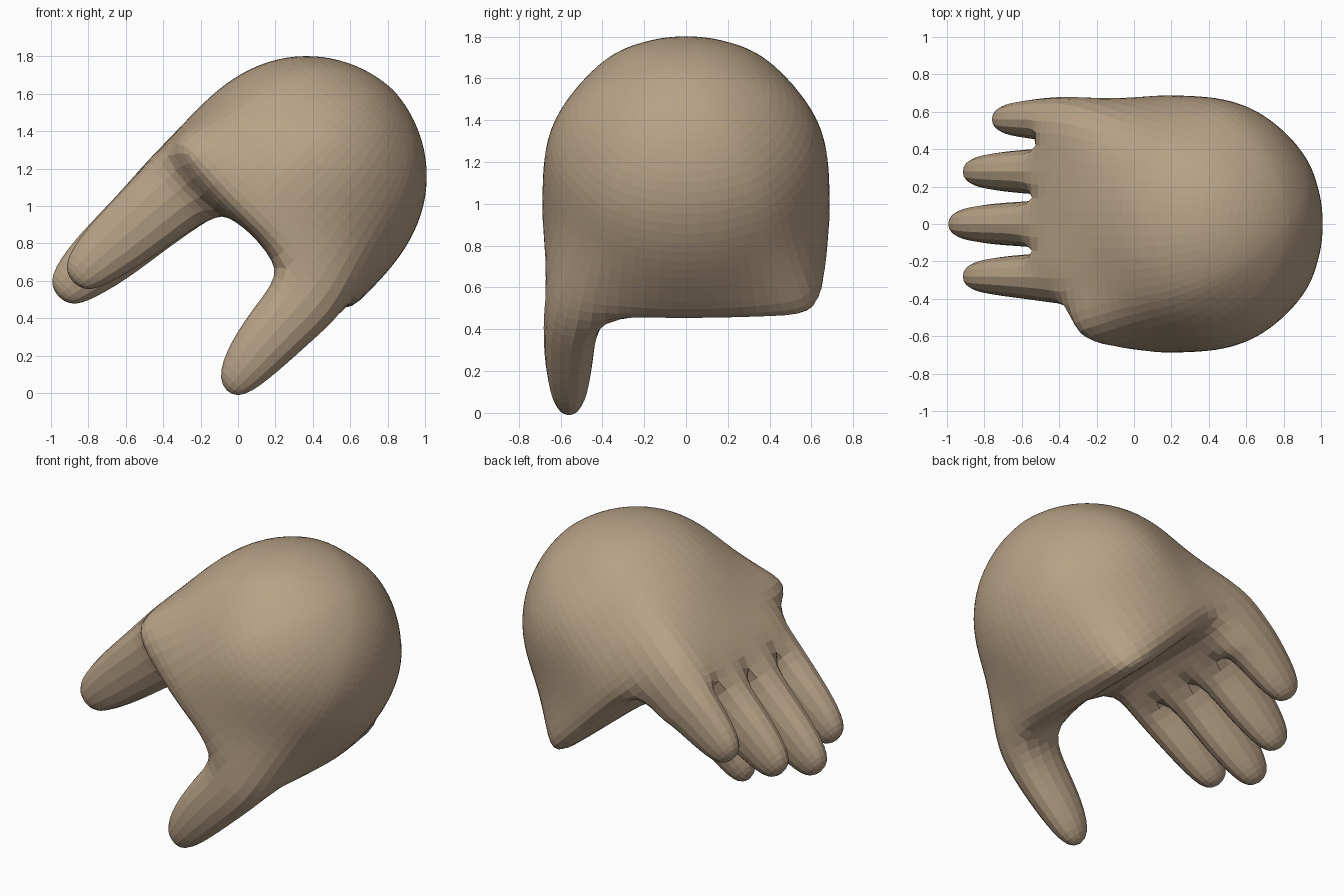
import bpy, bmesh, math

if "Cube" in bpy.data.objects:
    bpy.data.objects.remove(bpy.data.objects["Cube"])

P = [-.11, .31, .56, .75, 1.22]              # cage lines across the palm, wrist to knuckles
Y = [-.69, -.42, -.14, .14, .42, .69]        # five strips: thumb, then four fingers
PC, RP, RY = .56, .665, .695                 # dome centre and radii
RIM, EQ = .66, 1.07                          # heights along the tilted hand axis

bm = bmesh.new()
crease = bm.edges.layers.float.new("crease_edge")
S = math.sqrt(.5)


def vert(p, y, w):
    # hand axis is tilted 45 degrees in the xz plane
    return bm.verts.new(((w - p) * S, y, (w + p) * S))


# palm grid, with webbing pulled out beside thumb and first finger
tweak = {(0, 1): (.05, 0), (1, 1): (.05, -.05), (3, 1): (-.02, -.06), (4, 1): (-.04, -.05),
         (4, 0): (.03, .04), (3, 0): (.01, 0)}
grid = [[vert(p, y + tweak.get((i, j), (0, 0))[0], RIM + tweak.get((i, j), (0, 0))[1])
         for j, y in enumerate(Y)] for i, p in enumerate(P)]
cells = {(i, j): [grid[i][j], grid[i + 1][j], grid[i + 1][j + 1], grid[i][j + 1]]
         for i in range(4) for j in range(5)}
fingers = {(3, j) for j in range(1, 5)}
thumb = (0, 0)
for key, quad in cells.items():
    if key not in fingers and key != thumb:
        bm.faces.new(quad)

# perimeter of the palm grid, in order
loop = ([(i, 0) for i in range(4)] + [(4, j) for j in range(5)]
        + [(i, 5) for i in range(4, 0, -1)] + [(0, j) for j in range(5, 0, -1)])


def bridge(a, b):
    n = len(a)
    for k in range(n):
        bm.faces.new([a[k], a[(k + 1) % n], b[(k + 1) % n], b[k]])


def body_ring(w, blend, scale):
    ring = []
    for i, j in loop:
        t = math.atan2(Y[j] / .69, (P[i] - .555) / .665)
        ep, ey = PC + RP * scale * math.cos(t), RY * min(scale, 1) * math.sin(t)
        ring.append(vert(P[i] + (ep - P[i]) * blend, Y[j] + (ey - Y[j]) * blend, w))
    return ring


# back of the hand: square rim growing into a round dome
prev = [grid[i][j] for i, j in loop]
rings = [(.86, .45, 1.04), (EQ, .9, 1.03)]
rings += [(EQ + .66 * math.sin(math.radians(d)), 1, 1.015 * math.cos(math.radians(d)))
          for d in (18, 36, 54, 70, 81)]
for r in rings:
    cur = body_ring(*r)
    bridge(prev, cur)
    prev = cur
pole = vert(PC, 0, EQ + .665)
for k in range(len(prev)):
    bm.faces.new([prev[k], prev[(k + 1) % len(prev)], pole])

# knuckle block shared by the four fingers
low = [[vert(p, y, .44) for y in [-.44] + Y[2:]] for p in (.78, 1.22)]
for a, b in ((0, 3), (1, 4)):
    for j in range(4):
        bm.faces.new([grid[b][j + 1], grid[b][j + 2], low[a][j + 1], low[a][j]])
for j, c in ((1, 0), (5, 4)):
    bm.faces.new([grid[3][j], grid[4][j], low[1][c], low[0][c]])


def digit(base, pc, yc, sections):
    prev = base
    for w, dp, hp, hy in sections:
        cur = [vert(pc + dp + a * hp, yc + b * hy, w)
               for a, b in ((-1, -1), (1, -1), (1, 1), (-1, 1))]
        bridge(prev, cur)
        prev = cur
    bm.faces.new(prev)


# fingers, with sharp valleys between them
for c, tip in enumerate((-.20, -.31, -.20, .02)):
    base = [low[0][c], low[1][c], low[1][c + 1], low[0][c + 1]]
    digit(base, 1.01, -.28 + .28 * c,
          [(tip + .38, .01, .20, .128), (tip + .13, .03, .155, .105),
           (tip - .015, .03, .085, .06)])
for c in (1, 2, 3):
    bm.edges.get((low[0][c], low[1][c]))[crease] = 1

# thumb
digit(cells[thumb], .10, -.56,
      [(.43, -.005, .19, .135), (.17, -.02, .16, .12), (-.05, -.05, .085, .06)])

bmesh.ops.recalc_face_normals(bm, faces=bm.faces[:])
mesh = bpy.data.meshes.new("hand")
bm.to_mesh(mesh)
bm.free()
hand = bpy.data.objects.new("hand", mesh)
bpy.context.collection.objects.link(hand)
sub = hand.modifiers.new("rounding", 'SUBSURF')
sub.levels = sub.render_levels = 2

mat = bpy.data.materials.new("tan")
mat.diffuse_color = (.48, .36, .24, 1)
mat.use_nodes = True
mat.node_tree.nodes["Principled BSDF"].inputs["Base Color"].default_value = mat.diffuse_color
mesh.materials.append(mat)
